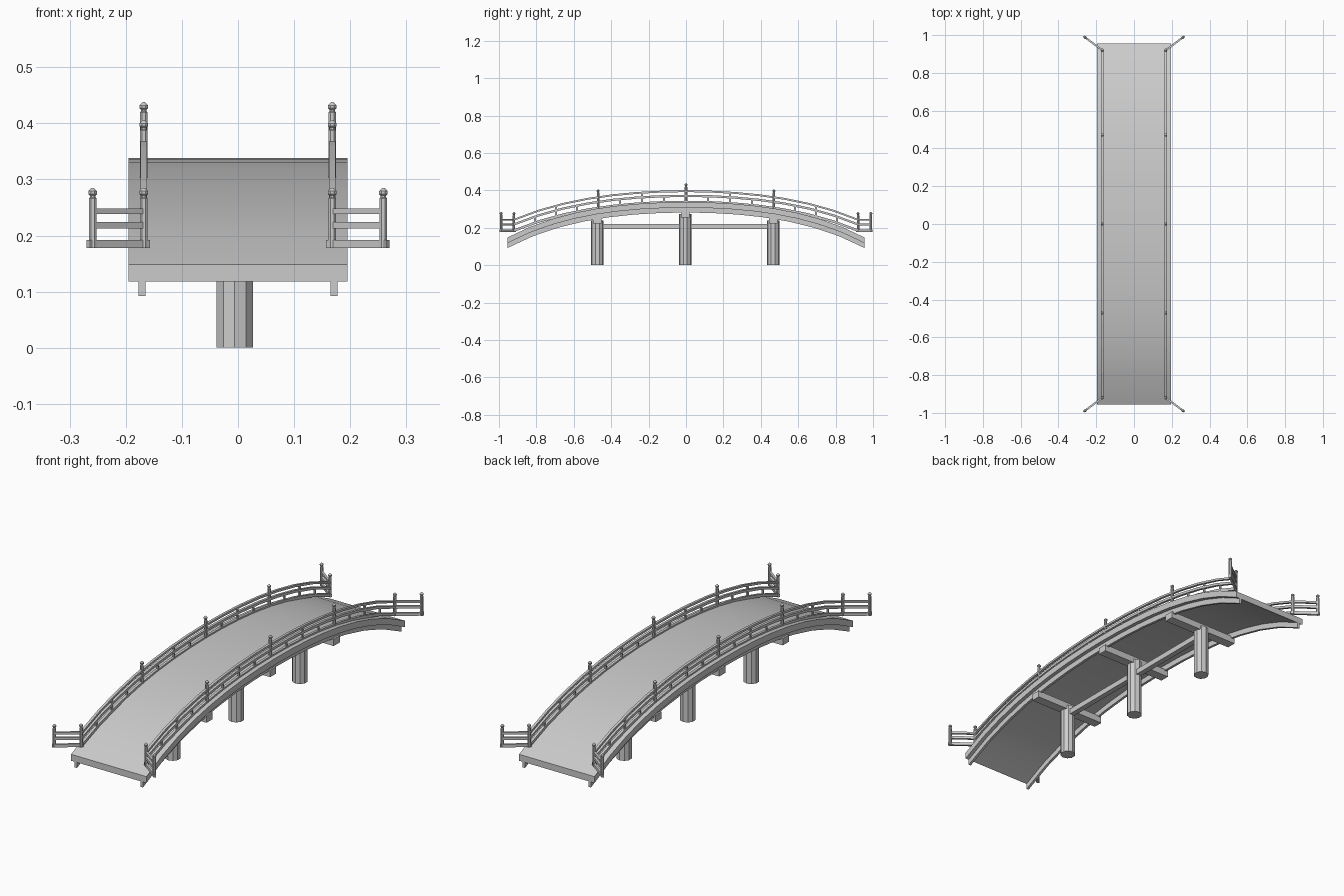
import bpy, bmesh, math
from mathutils import Matrix, Vector

if "Cube" in bpy.data.objects:
    bpy.data.objects.remove(bpy.data.objects["Cube"])

RX = 0.168                      # rail offset from the centre line
END = 0.92                      # y of the last rail post
WING = (0.259, 0.988)           # outer post of each splayed wing


def deck_top(y):
    return 0.338 - 0.1366 * y**2 - 0.0787 * y**4


def rail_base(y):
    return 0.331 - 0.132 * y**2 - 0.0575 * y**4


def finish(name, bm):
    bmesh.ops.recalc_face_normals(bm, faces=bm.faces)
    me = bpy.data.meshes.new(name)
    bm.to_mesh(me)
    bm.free()
    ob = bpy.data.objects.new(name, me)
    bpy.context.collection.objects.link(ob)
    return ob


def sweep(name, x, half_w, y_end, top, height, n=14):
    """Arched plank running along y."""
    bm = bmesh.new()
    rings = []
    for i in range(n + 1):
        y = -y_end + 2 * y_end * i / n
        z = top(y)
        rings.append([bm.verts.new(p) for p in (
            (x - half_w, y, z - height), (x + half_w, y, z - height),
            (x + half_w, y, z), (x - half_w, y, z))])
    for a, b in zip(rings, rings[1:]):
        for k in range(4):
            bm.faces.new((a[k], a[(k + 1) % 4], b[(k + 1) % 4], b[k]))
    bm.faces.new(rings[0])
    bm.faces.new(rings[-1][::-1])
    return finish(name, bm)


def box(name, centre, size, angle=0):
    bm = bmesh.new()
    m = (Matrix.Translation(centre) @ Matrix.Rotation(angle, 4, 'Z')
         @ Matrix.Diagonal((*size, 1)))
    bmesh.ops.create_cube(bm, size=1, matrix=m)
    return finish(name, bm)


def lathe(name, x, y, z, profile, sides):
    bm = bmesh.new()
    rings = []
    for r, h in profile:
        rings.append([bm.verts.new((x + r * math.cos(2 * math.pi * (k + .5) / sides),
                                    y + r * math.sin(2 * math.pi * (k + .5) / sides),
                                    z + h)) for k in range(sides)])
    for a, b in zip(rings, rings[1:]):
        for k in range(sides):
            j = (k + 1) % sides
            bm.faces.new((a[k], a[j], b[j], b[k]))
    bm.faces.new(rings[0][::-1])
    bm.faces.new(rings[-1])
    return finish(name, bm)


POST = [(.0075, 0), (.0075, .088), (.0055, .090), (.0055, .093),
        (.0085, .096), (.0085, .101), (.002, .107)]
# rails as (bottom, top) above the rail base
RAILS = {'bottom_rail': (0, .014), 'middle_rail': (.034, .046), 'top_rail': (.060, .070)}

# arched deck
deck = sweep('deck', 0, 0.195, 0.955, deck_top, 0.030, 16)
bpy.context.view_layer.objects.active = deck
deck.select_set(True)
bpy.ops.object.shade_smooth_by_angle(angle=math.radians(30))

for s in (-1, 1):
    # side beams under the deck
    sweep('side_beam', s * 0.171, 0.006, 0.955, lambda y: deck_top(y) - 0.029, 0.027)
    # arched rails
    for name, (lo, hi) in RAILS.items():
        sweep(name, s * RX, 0.006, END, lambda y: rail_base(y) + hi, hi - lo)
    # main posts with finials
    for y in (-END, -0.47, 0, 0.47, END):
        lathe('rail_post', s * RX, y, rail_base(y), POST, 8)
    # struts between the rails
    for a, b in ((-END, -.47), (-.47, 0), (0, .47), (.47, END)):
        for k in (1, 2, 3):
            y = a + (b - a) * k / 4
            h = .062 if k == 2 else .036
            box('rail_strut', (s * RX, y, rail_base(y) + .008 + (h - .008) / 2),
                (.008, .009, h - .008))
    # splayed wings at both ends
    for t in (-1, 1):
        p, q = Vector((s * RX, t * END)), Vector((s * WING[0], t * WING[1]))
        d, mid, z = q - p, (p + q) / 2, rail_base(END)
        ang = math.atan2(d.y, d.x)
        for name, (lo, hi) in RAILS.items():
            extra = .020 if name == 'bottom_rail' else 0
            box('wing_' + name, (mid.x, mid.y, z + (lo + hi) / 2),
                (d.length + extra, .010, hi - lo), ang)
        lathe('wing_post', q.x, q.y, z, POST, 8)

# piers with cross beams
for y in (-0.47, 0, 0.47):
    under = deck_top(y) - 0.054
    lathe('pier', -0.006, y - .004, 0, [(.034, 0), (.034, under - .01)], 10)
    box('cross_beam', (0, y - .004, under - .012), (.37, .045, .032))

# tie beam joining the piers
box('tie_beam', (-0.006, 0, 0.208), (.026, 0.94, .026))
